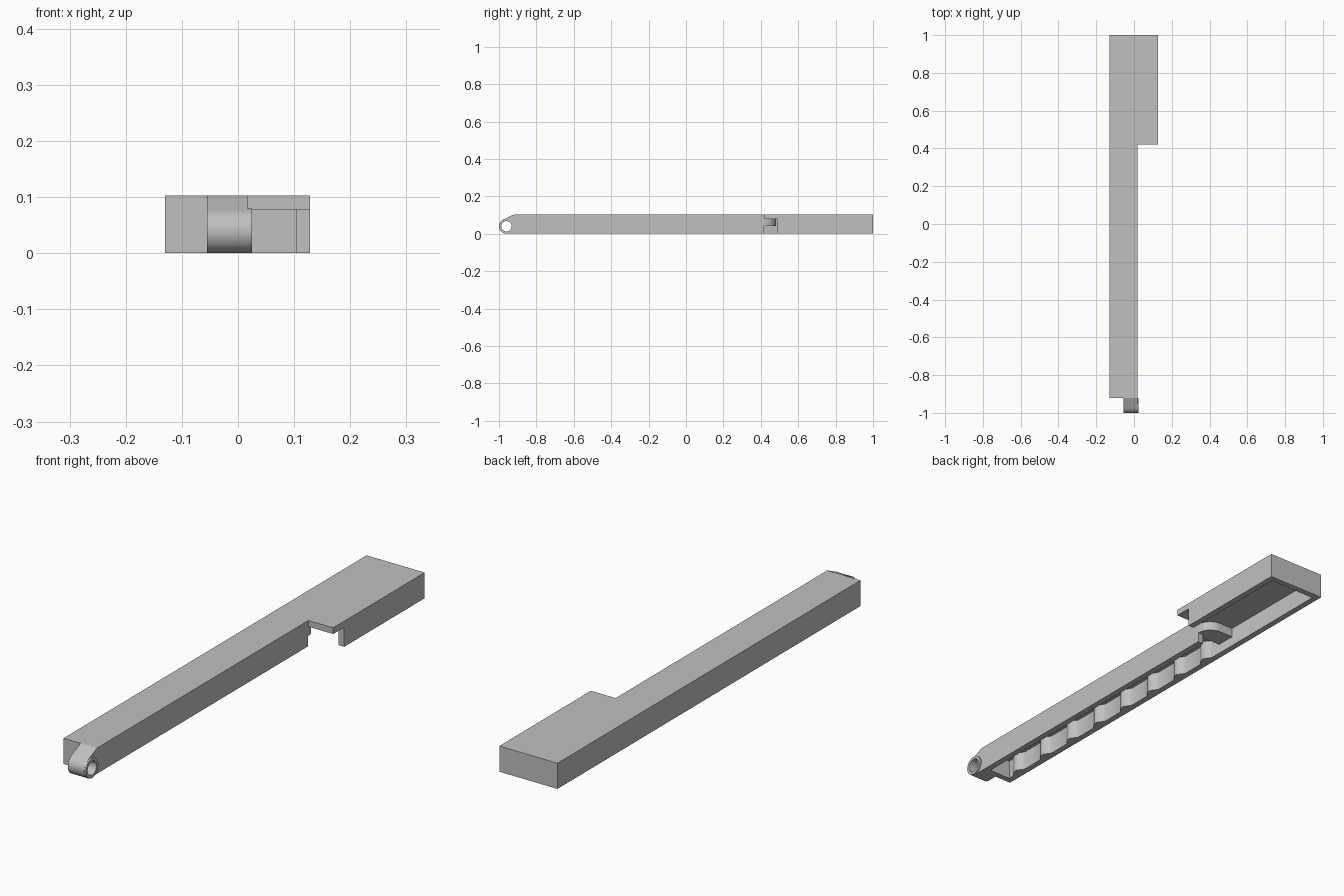
import bpy, bmesh, math
from mathutils import Vector

cube = bpy.data.objects.get("Cube")
if cube:
    bpy.data.objects.remove(cube, do_unlink=True)

grey = bpy.data.materials.new("plain grey")
grey.use_nodes = True
colour = (0.53, 0.53, 0.53, 1)
grey.diffuse_color = colour
grey.node_tree.nodes["Principled BSDF"].inputs["Base Color"].default_value = colour


def prism(name, points, lo, hi, axis="z"):
    """Extrude a closed profile: (x, y) along z, or (y, z) along x."""
    bm = bmesh.new()
    place = (lambda a, b: (a, b, lo)) if axis == "z" else (lambda a, b: (lo, a, b))
    face = bm.faces.new([bm.verts.new(place(*p)) for p in points])
    out = bmesh.ops.extrude_face_region(bm, geom=[face])
    step = Vector((0, 0, hi - lo)) if axis == "z" else Vector((hi - lo, 0, 0))
    bmesh.ops.translate(bm, vec=step, verts=[v for v in out["geom"] if isinstance(v, bmesh.types.BMVert)])
    bmesh.ops.recalc_face_normals(bm, faces=bm.faces)
    mesh = bpy.data.meshes.new(name)
    bm.to_mesh(mesh)
    bm.free()
    mesh.materials.append(grey)
    obj = bpy.data.objects.new(name, mesh)
    bpy.context.collection.objects.link(obj)
    return obj


def arc(cx, cy, r, start, end, steps):
    angles = [math.radians(start + (end - start) * i / steps) for i in range(steps + 1)]
    return [(cx + r * math.cos(a), cy + r * math.sin(a)) for a in angles]


def select(obj):
    bpy.ops.object.select_all(action="DESELECT")
    obj.select_set(True)
    bpy.context.view_layer.objects.active = obj


def cut(obj, cutter):
    mod = obj.modifiers.new("cut", "BOOLEAN")
    mod.operation, mod.solver, mod.object = "DIFFERENCE", "EXACT", cutter
    select(obj)
    bpy.ops.object.modifier_apply(modifier=mod.name)
    bpy.data.objects.remove(cutter, do_unlink=True)


def smooth(obj):
    select(obj)
    bpy.ops.object.shade_smooth_by_angle(angle=math.radians(25))


TOP, CEILING = 0.103, 0.078
LEFT, STEM, WIDE = -0.13, 0.018, 0.128
WALL = 0.025
FRONT, STEP, BACK = -0.92, 0.42, 1.0

# Long stem with a wider rear block
body = prism("body_shell", [(LEFT, FRONT), (STEM, FRONT), (STEM, STEP),
                            (WIDE, STEP), (WIDE, BACK), (LEFT, BACK)], 0, TOP)

# Open underside, with rounded ribs along one inner wall
inner = LEFT + WALL
ribs = []
for k in reversed(range(8)):
    centre = -0.835 + 0.165 * k
    for i in range(13):
        t = i / 12
        ribs.append((inner + 0.02 * math.sin(math.pi * t) ** 1.5, centre + 0.038 - 0.076 * t))
cavity = [(STEM - WALL, FRONT + WALL), (STEM - WALL, STEP - 0.002), (0.2, STEP - 0.002),
          (0.2, 0.49), (WIDE - WALL, 0.49), (WIDE - WALL, BACK - WALL), (inner, BACK - WALL)]
cavity += ribs + [(inner, FRONT + WALL)]
cut(body, prism("cavity_cutter", cavity, -0.1, CEILING))
smooth(body)

# Curved ledge across the mouth of the stem
ledge = prism("curved_ledge", [(inner - 0.01, 0.4), (0.017, 0.4)]
              + arc(-0.043, 0.42, 0.06, 0, 90, 12) + [(inner - 0.01, 0.48)], 0.04, CEILING + 0.01)
smooth(ledge)

# Hinge lug sloping from the top down to a round nose
CY, CZ, R = -0.96, 0.04, 0.04
lug = prism("hinge_lug", [(FRONT, 0), (FRONT, TOP)] + arc(CY, CZ, R, 115.2, 270, 24), -0.055, STEM, "x")
cut(lug, prism("lug_bore_cutter", arc(CY, CZ, 0.028, 0, 350, 35), -0.2, 0.2, "x"))
smooth(lug)

# Raised collar around the hinge bore
collar = prism("hinge_collar", arc(CY, CZ, R - 0.0005, 0, 350, 35), STEM, STEM + 0.007, "x")
cut(collar, prism("collar_bore_cutter", arc(CY, CZ, 0.028, 0, 350, 35), -0.2, 0.2, "x"))
smooth(collar)
